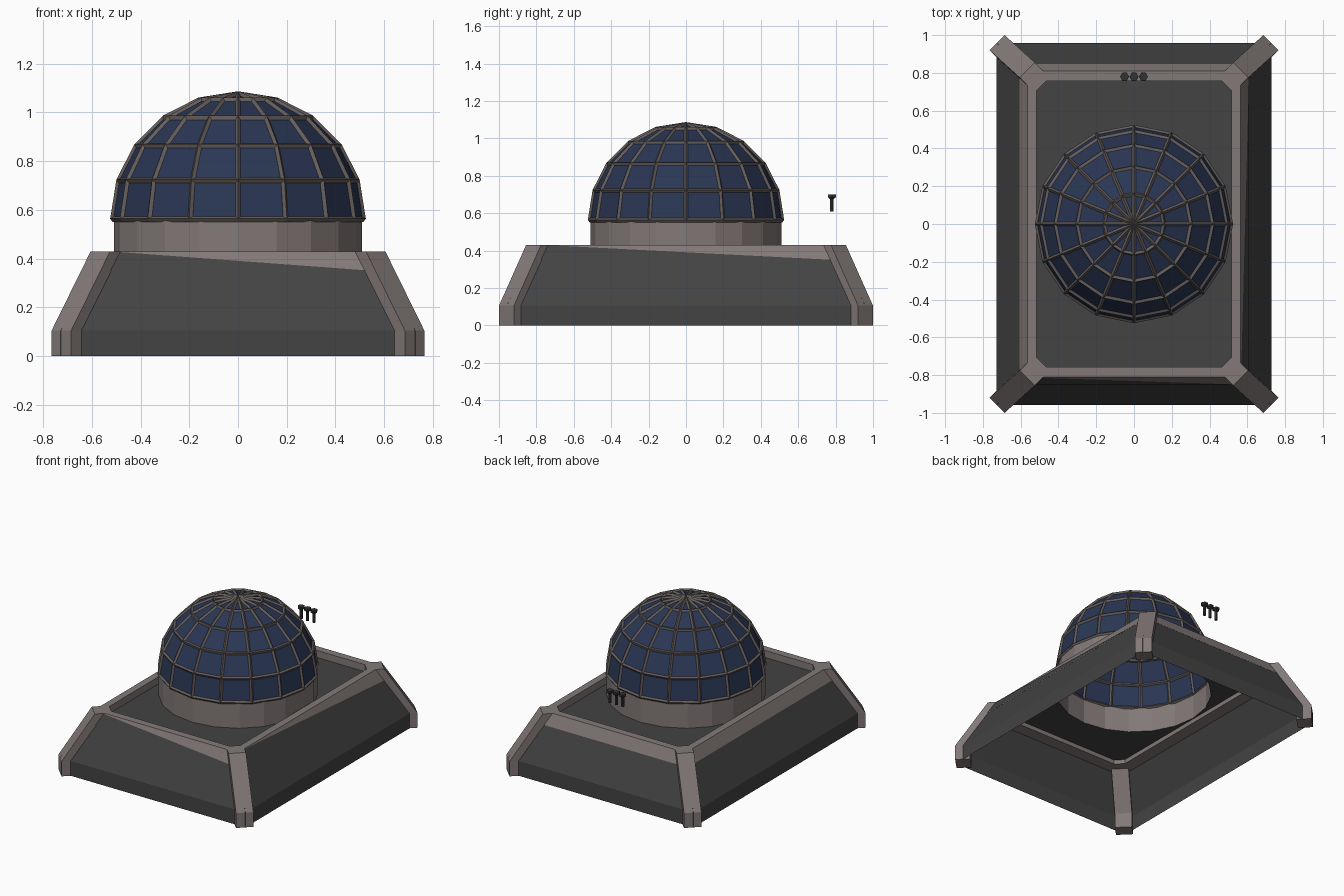
import bpy, bmesh, math

if "Cube" in bpy.data.objects:
    bpy.data.objects.remove(bpy.data.objects["Cube"])


def material(name, rgb):
    m = bpy.data.materials.new(name)
    m.diffuse_color = (*rgb, 1)
    m.use_nodes = True
    m.node_tree.nodes["Principled BSDF"].inputs["Base Color"].default_value = m.diffuse_color
    return m


TAUPE = material("taupe_trim", (0.225, 0.193, 0.187))
BAR = material("dark_taupe_bars", (0.13, 0.11, 0.102))
DARK = material("charcoal_panel", (0.056, 0.056, 0.056))
GLASS = material("navy_glass", (0.023, 0.037, 0.088))
BOLT = material("bolt_black", (0.03, 0.032, 0.035))


def finish(bm, name, mat):
    bmesh.ops.recalc_face_normals(bm, faces=bm.faces[:])
    me = bpy.data.meshes.new(name)
    bm.to_mesh(me)
    bm.free()
    me.materials.append(mat)
    ob = bpy.data.objects.new(name, me)
    bpy.context.collection.objects.link(ob)
    return ob


def loft(name, loops, mat, caps=False, closed=False):
    """Skin a stack of equal-sized point loops."""
    bm = bmesh.new()
    rows = [[bm.verts.new(p) for p in loop] for loop in loops]
    n = len(rows[0])
    pairs = list(zip(rows, rows[1:])) + ([(rows[-1], rows[0])] if closed else [])
    for a, b in pairs:
        for i in range(n):
            j = (i + 1) % n
            bm.faces.new((a[i], a[j], b[j], b[i]))
    if caps:
        bm.faces.new(rows[0])
        bm.faces.new(rows[-1])
    return finish(bm, name, mat)


def rect(x, y, z):
    return [(x, y, z), (-x, y, z), (-x, -y, z), (x, -y, z)]


def octo(x, y, z, c):
    """Rectangle with chamfered corners."""
    return [(x, y - c, z), (x - c, y, z), (-x + c, y, z), (-x, y - c, z),
            (-x, -y + c, z), (-x + c, -y, z), (x - c, -y, z), (x, -y + c, z)]


def circle(r, z, n, cx=0, cy=0):
    return [(cx + r * math.cos(2 * math.pi * i / n),
             cy + r * math.sin(2 * math.pi * i / n), z) for i in range(n)]


# Sloping side panels, open underneath
loft("side_panels", [rect(0.728, 0.958, 0), rect(0.728, 0.958, 0.105),
                     rect(0.604, 0.845, 0.352)], DARK)

# Top frame with sloped outer lip
loft("top_frame", [octo(0.606, 0.847, 0.35, 0.03), octo(0.565, 0.81, 0.43, 0.03),
                   octo(0.515, 0.757, 0.43, 0.05), octo(0.515, 0.757, 0.35, 0.05)],
     TAUPE, closed=True)

# Panel wedges overlapping the lip on the front and right sides
for name, pts in (
        ("front_panel_wedge", [(-0.53, -0.813, 0.43), (-0.53, -0.85, 0.35), (0.55, -0.85, 0.35)]),
        ("right_panel_wedge", [(0.568, -0.76, 0.43), (0.609, -0.79, 0.35), (0.609, 0.79, 0.35)])):
    bm = bmesh.new()
    bm.faces.new([bm.verts.new(p) for p in pts])
    finish(bm, name, DARK)

# Corner beams
for sx in (1, -1):
    for sy in (1, -1):
        loops = []
        for ox, oy, z in ((0.765, 1.0, 0), (0.765, 1.0, 0.105), (0.605, 0.855, 0.43)):
            w, d = 0.08, 0.07
            pts = [(ox, oy - w), (ox, oy - w), (ox - w, oy), (ox - w, oy)]
            pts[0] = (ox - d, oy - w - d)
            pts[3] = (ox - w - d, oy - d)
            loops.append([(sx * x, sy * y, z) for x, y in pts])
        loft("corner_beam", loops, TAUPE, caps=True)

# Recessed deck with a round opening under the dome
bm = bmesh.new()
for loop in (octo(0.515, 0.757, 0.38, 0.05), circle(0.508, 0.38, 20)):
    vs = [bm.verts.new(p) for p in loop]
    for i in range(len(vs)):
        bm.edges.new((vs[i], vs[(i + 1) % len(vs)]))
bmesh.ops.triangle_fill(bm, use_beauty=True, edges=bm.edges[:])
for f in [f for f in bm.faces if f.calc_center_median().xy.length < 0.4]:
    bm.faces.remove(f)
finish(bm, "deck_plate", DARK)

# Dome collar
loft("dome_collar", [circle(0.51, 0.38, 20), circle(0.51, 0.56, 20)], TAUPE)


# Dome: faceted half sphere used for glass and for the bar lattice
def dome(name, r, mat):
    bm = bmesh.new()
    bmesh.ops.create_uvsphere(bm, u_segments=16, v_segments=10, radius=r)
    bmesh.ops.delete(bm, geom=[v for v in bm.verts if v.co.z < -0.01], context='VERTS')
    bmesh.ops.translate(bm, verts=bm.verts[:], vec=(0, 0, 0.562))
    return finish(bm, name, mat)


dome("dome_glass", 0.514, GLASS)
bars = dome("dome_bars", 0.514, BAR)
wire = bars.modifiers.new("lattice", 'WIREFRAME')
wire.thickness = 0.022
wire.offset = 0
wire.use_boundary = True

# Three bolts floating above the back frame
for x in (-0.05, 0, 0.05):
    loft("bolt", [circle(r, z, 6, x, 0.78) for r, z in
                  ((0.011, 0.61), (0.011, 0.675), (0.024, 0.685), (0.024, 0.7))],
         BOLT, caps=True)
